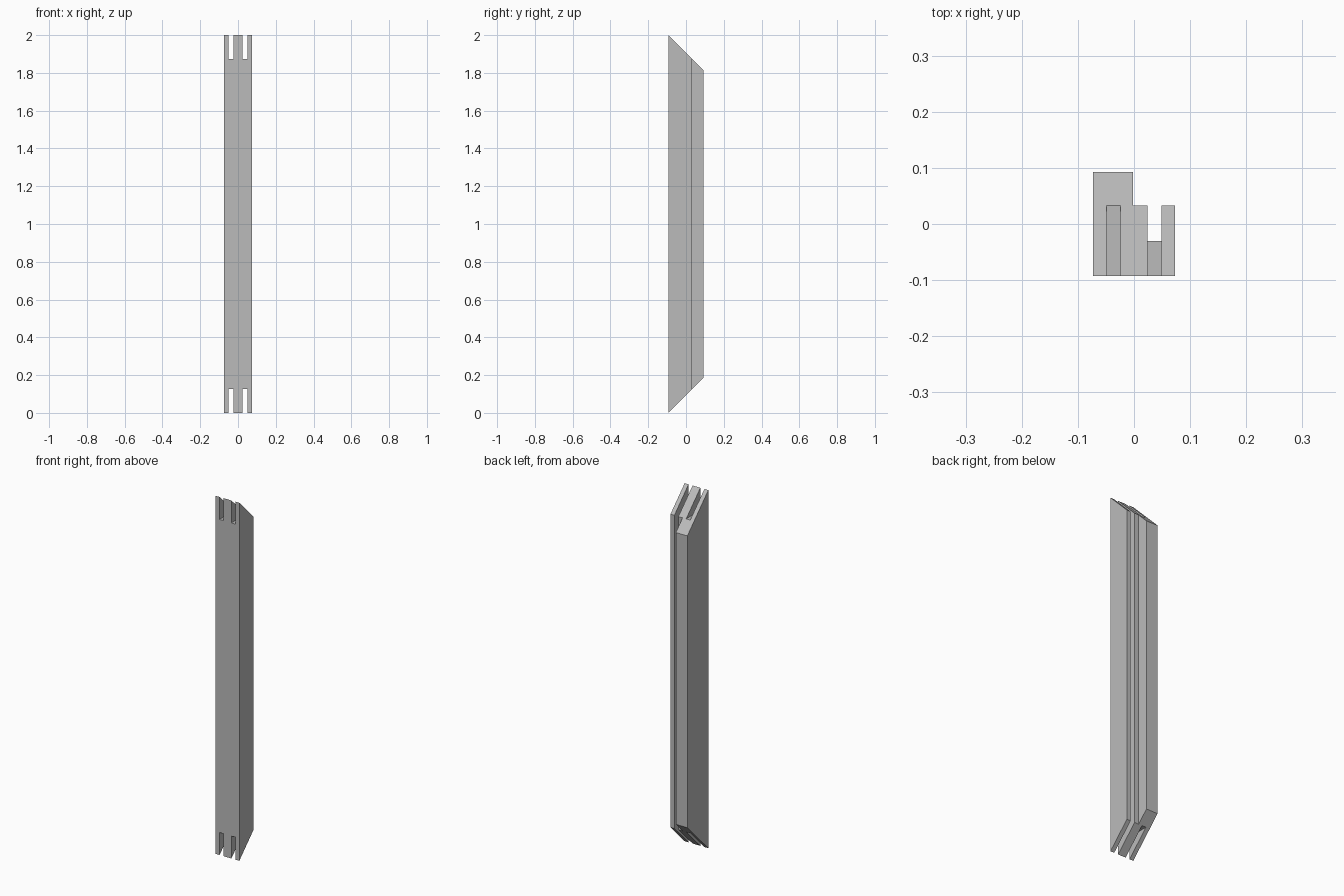
import bpy
import bmesh

cube = bpy.data.objects.get("Cube")
if cube:
    bpy.data.objects.remove(cube, do_unlink=True)

grey = bpy.data.materials.new("plain grey")
grey.use_nodes = True
grey.diffuse_color = (0.5, 0.5, 0.5, 1)
grey.node_tree.nodes["Principled BSDF"].inputs["Base Color"].default_value = (0.5, 0.5, 0.5, 1)

HEIGHT = 2.0
HALF_W, FRONT, BACK = 0.073, -0.0925, 0.0925
STEP_X, STEP_Y = -0.002, 0.033        # rebate in the back face
SLOT_IN, SLOT_OUT = 0.024, 0.049      # slot sides, measured from the middle
GROOVE_Y = -0.03                      # floor of the long groove


def add_object(name, bm):
    bmesh.ops.recalc_face_normals(bm, faces=bm.faces)
    mesh = bpy.data.meshes.new(name)
    bm.to_mesh(mesh)
    bm.free()
    mesh.materials.append(grey)
    obj = bpy.data.objects.new(name, mesh)
    bpy.context.collection.objects.link(obj)
    return obj


# Frame rail: stepped and grooved section with mitred ends
section = [(-HALF_W, FRONT), (HALF_W, FRONT), (HALF_W, STEP_Y),
           (SLOT_OUT, STEP_Y), (SLOT_OUT, GROOVE_Y), (SLOT_IN, GROOVE_Y),
           (SLOT_IN, STEP_Y), (STEP_X, STEP_Y), (STEP_X, BACK), (-HALF_W, BACK)]
bm = bmesh.new()
lower = [bm.verts.new((x, y, y - FRONT)) for x, y in section]
upper = [bm.verts.new((x, y, HEIGHT - (y - FRONT))) for x, y in section]
bm.faces.new(lower[::-1])
bm.faces.new(upper)
for i in range(len(section)):
    j = (i + 1) % len(section)
    bm.faces.new((lower[i], lower[j], upper[j], upper[i]))
rail = add_object("frame_rail", bm)

# Open joint slots at both ends
depth = STEP_Y - FRONT
bm = bmesh.new()
for side in (-1, 1):
    for z0, z1 in ((-0.1, depth), (HEIGHT - depth, HEIGHT + 0.1)):
        box = bmesh.ops.create_cube(bm, size=1)["verts"]
        bmesh.ops.scale(bm, vec=(SLOT_OUT - SLOT_IN, 0.4, z1 - z0), verts=box)
        bmesh.ops.translate(bm, vec=(side * (SLOT_IN + SLOT_OUT) / 2, 0, (z0 + z1) / 2), verts=box)
cutter = add_object("slot_cutter", bm)
cutter.hide_render = True

cut = rail.modifiers.new("joint_slots", "BOOLEAN")
cut.operation = "DIFFERENCE"
cut.solver = "EXACT"
cut.object = cutter

# Keep the cut shape and drop the cutter
bpy.context.view_layer.update()
graph = bpy.context.evaluated_depsgraph_get()
finished = bpy.data.meshes.new_from_object(rail.evaluated_get(graph))
rail.modifiers.clear()
rail.data = finished
bpy.data.objects.remove(cutter, do_unlink=True)
